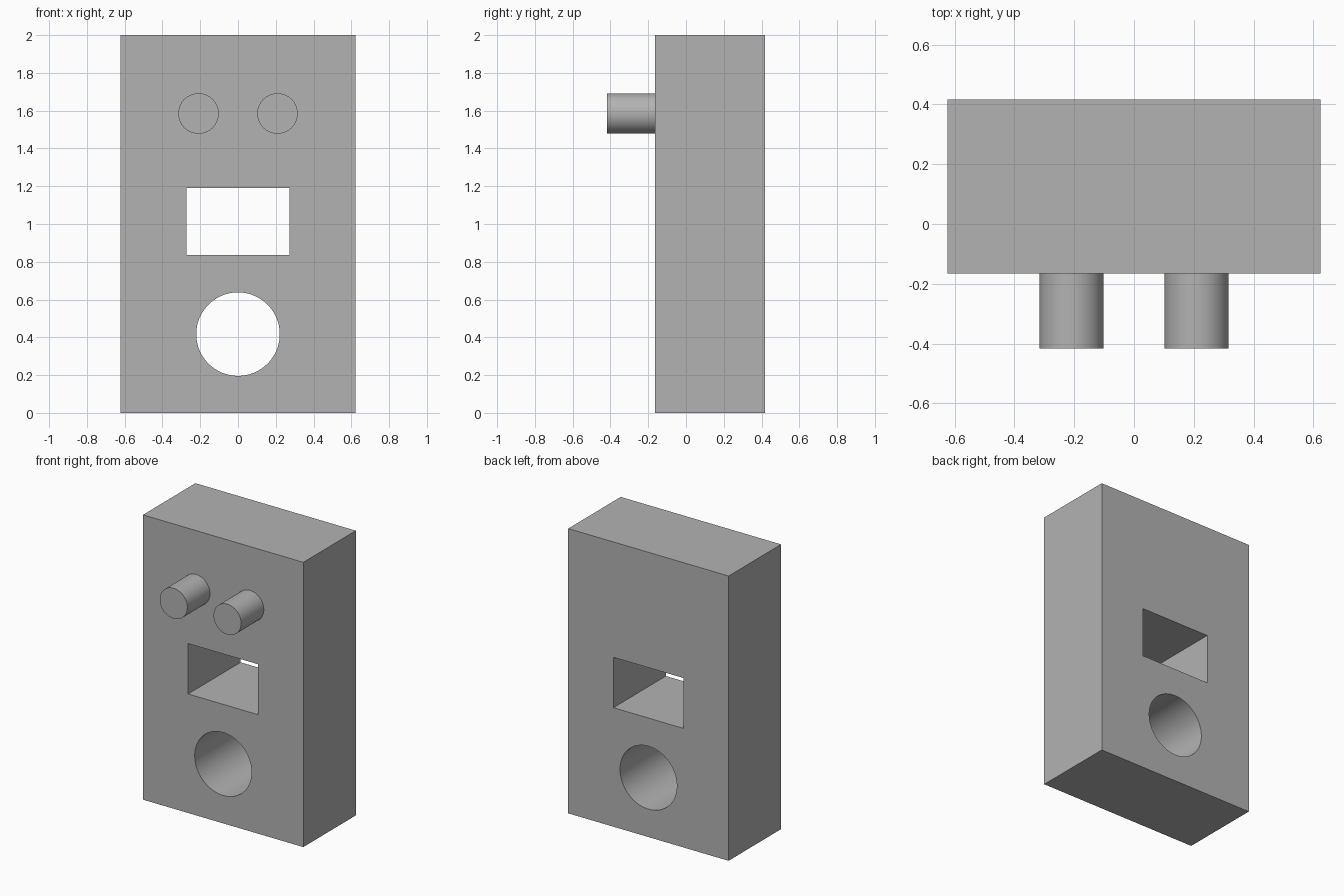
import bpy
import math

cube = bpy.data.objects.get("Cube")
if cube:
    bpy.data.objects.remove(cube, do_unlink=True)

grey = bpy.data.materials.new("plain grey")
grey.use_nodes = True
colour = (0.45, 0.45, 0.45, 1)
grey.diffuse_color = colour
grey.node_tree.nodes["Principled BSDF"].inputs["Base Color"].default_value = colour

FRONT, BACK = -0.165, 0.417


def box(name, size, centre):
    bpy.ops.mesh.primitive_cube_add(size=1, location=centre)
    ob = bpy.context.object
    ob.name = name
    ob.scale = size
    bpy.ops.object.transform_apply(location=False, rotation=False, scale=True)
    ob.data.materials.append(grey)
    return ob


def rod(name, radius, x, z, y0, y1):
    """Cylinder lying along y."""
    bpy.ops.mesh.primitive_cylinder_add(
        vertices=96, radius=radius, depth=y1 - y0,
        location=(x, (y0 + y1) / 2, z), rotation=(math.pi / 2, 0, 0))
    ob = bpy.context.object
    ob.name = name
    ob.data.materials.append(grey)
    bpy.ops.object.shade_smooth_by_angle(angle=math.radians(30))
    return ob


# Upright block
body = box("body", (1.246, BACK - FRONT, 2), (0, (FRONT + BACK) / 2, 1))

# Rectangular and round openings right through the block
cutters = [
    box("window_cutter", (0.543, 2, 0.354), (0, 0, 1.013)),
    rod("round_hole_cutter", 0.221, 0, 0.417, -1, 1),
]
for cutter in cutters:
    cut = body.modifiers.new(cutter.name, "BOOLEAN")
    cut.operation = "DIFFERENCE"
    cut.solver = "EXACT"
    cut.object = cutter
    bpy.context.view_layer.objects.active = body
    bpy.ops.object.modifier_apply(modifier=cut.name)
    bpy.data.objects.remove(cutter, do_unlink=True)

bpy.ops.object.select_all(action="DESELECT")
body.select_set(True)
bpy.context.view_layer.objects.active = body
bpy.ops.object.shade_smooth_by_angle(angle=math.radians(30))

# Pair of pegs on the front
for side, x in (("left", 0.209), ("right", -0.209)):
    rod(side + "_peg", 0.107, x, 1.585, -0.417, FRONT)
